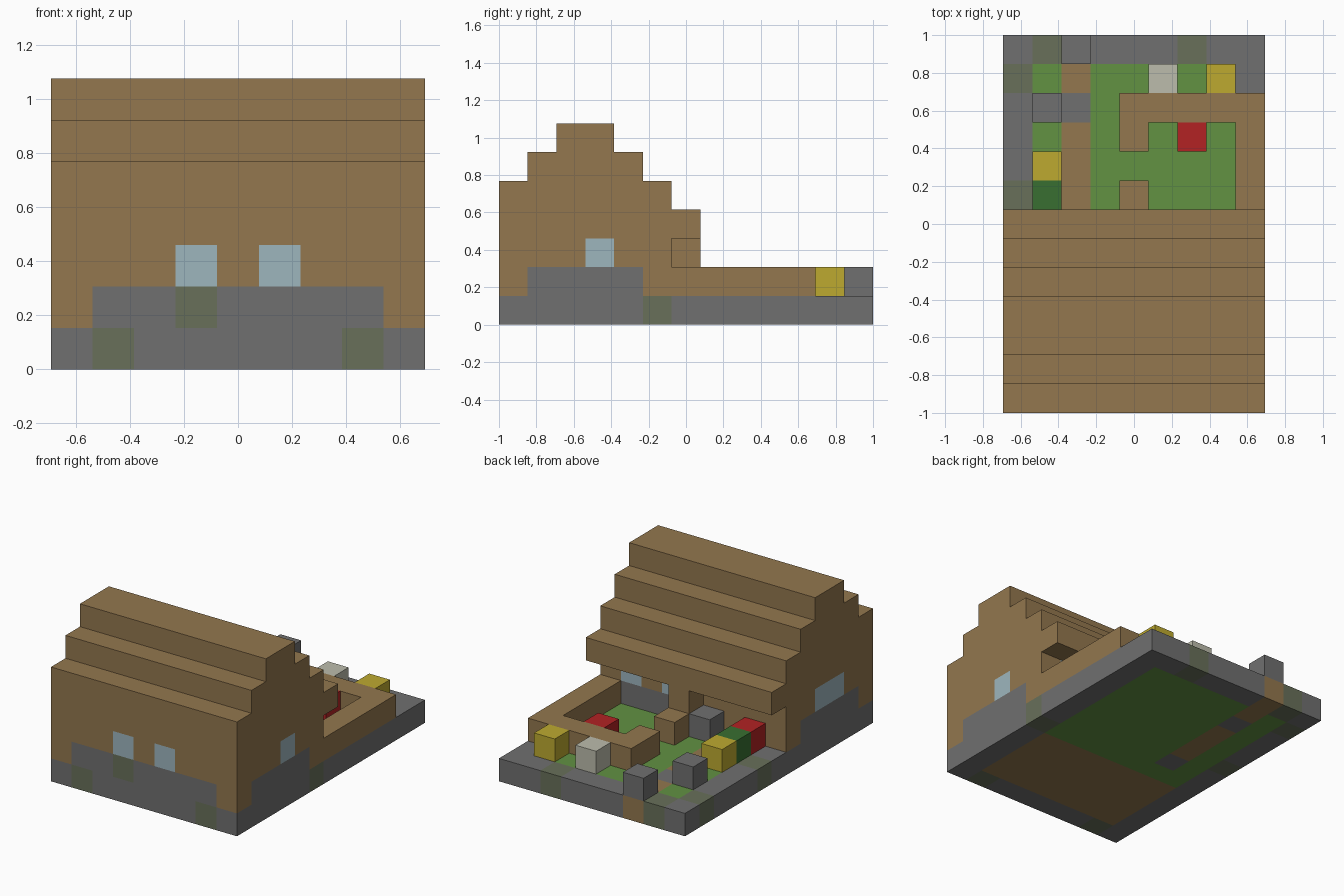
import bpy, bmesh
from mathutils import Vector

cube = bpy.data.objects.get("Cube")
if cube:
    bpy.data.objects.remove(cube, do_unlink=True)

NX, NY = 9, 13
U = 2 / NY  # block size

# sRGB display colours, converted to linear below
COLOURS = {
    "wood": (147, 119, 78), "stone": (112, 112, 112), "mossy_stone": (104, 112, 90),
    "grass": (98, 146, 66), "yellow": (189, 170, 48), "red": (178, 34, 36),
    "pale_grey": (188, 188, 172), "leaf_green": (56, 111, 49), "glass": (158, 182, 190),
}


def linear(v):
    v /= 255
    return v / 12.92 if v < 0.04 else ((v + 0.055) / 1.055) ** 2.4


materials = {}
for mat_name, rgb in COLOURS.items():
    m = bpy.data.materials.new(mat_name)
    m.use_nodes = True
    col = [linear(c) for c in rgb] + [1]
    m.diffuse_color = col
    bsdf = m.node_tree.nodes["Principled BSDF"]
    bsdf.inputs["Base Color"].default_value = col
    bsdf.inputs["Roughness"].default_value = 0.9
    materials[mat_name] = m

world = {}  # block position -> (part, colour)


def fill(part, colour, xs, ys, zs):
    """Fill an inclusive range of blocks; single numbers mean one layer."""
    spans = [range(s, s + 1) if isinstance(s, int) else range(s[0], s[1] + 1)
             for s in (xs, ys, zs)]
    for x in spans[0]:
        for y in spans[1]:
            for z in spans[2]:
                world[x, y, z] = (part, colour)


# Ground: stone rim, wooden house floor, lawn and path
fill("ground", "stone", (0, 8), (0, 12), 0)
fill("ground", "wood", (1, 7), (1, 4), 0)
fill("ground", "grass", (1, 7), (5, 11), 0)
fill("ground", "wood", 2, (7, 12), 0)
for y in (6, 10):
    fill("ground", "stone", 2, y, 0)
for x, y in ((1, 0), (7, 0), (8, 5), (0, 7), (0, 11), (1, 12), (6, 12)):
    fill("ground", "mossy_stone", x, y, 0)

# House walls: wooden corners, stone footing, door
fill("house_walls", "wood", (0, 8), (0, 5), (1, 2))
fill("house_walls", "stone", (1, 7), (0, 5), 1)
for x in (0, 8):
    fill("house_walls", "stone", x, (1, 4), 1)
fill("house_walls", "wood", 2, 5, 1)
fill("house_walls", "mossy_stone", 3, 0, 1)

# Windows
for x, y in ((3, 0), (5, 0), (8, 3), (0, 2), (0, 3), (5, 5), (7, 5)):
    fill("windows", "glass", x, y, 2)

# Stepped roof with overhang above the porch
for z, ys in ((3, (0, 6)), (4, (0, 5)), (5, (1, 4)), (6, (2, 3))):
    fill("roof", "wood", (0, 8), ys, z)
fill("porch_post", "wood", 4, 6, (1, 2))

# Pen fence with a gate gap
fill("fence", "wood", 8, (6, 10), 1)
fill("fence", "wood", (4, 8), 10, 1)
for y in (7, 9):
    fill("fence", "wood", 4, y, 1)

# Loose garden blocks
for part, colour, x, y in (
        ("path_end_block", "stone", 2, 12), ("path_side_block", "stone", 1, 10),
        ("porch_block", "stone", 3, 6), ("pen_block", "red", 6, 9),
        ("flower_red", "red", 1, 6), ("bush", "leaf_green", 1, 7),
        ("flower_yellow", "yellow", 1, 8), ("back_block_pale", "pale_grey", 5, 11),
        ("back_block_yellow", "yellow", 7, 11)):
    fill(part, colour, x, y, 1)


def build(part):
    """Skin the exposed sides of a part's blocks and merge flat areas."""
    bm = bmesh.new()
    used = []
    for cell, (owner, colour) in world.items():
        if owner != part:
            continue
        if colour not in used:
            used.append(colour)
        centre = Vector(cell) + Vector((0.5, 0.5, 0.5))
        for axis in range(3):
            for side in (-1, 1):
                n = Vector((0, 0, 0))
                n[axis] = side
                if tuple(int(c + d) for c, d in zip(cell, n)) in world:
                    continue
                a = Vector((0, 0, 0))
                a[(axis + 1) % 3] = 0.5
                b = n.cross(a)
                mid = centre + n / 2
                corners = (mid + a + b, mid - a + b, mid - a - b, mid + a - b)
                face = bm.faces.new([bm.verts.new(p) for p in corners])
                face.material_index = used.index(colour)
    bmesh.ops.remove_doubles(bm, verts=bm.verts, dist=0.001)
    bmesh.ops.dissolve_limit(bm, angle_limit=0.01, verts=bm.verts, edges=bm.edges,
                             delimit={'MATERIAL'})
    for v in bm.verts:
        v.co = (v.co - Vector((NX / 2, NY / 2, 0))) * U
    mesh = bpy.data.meshes.new(part)
    bm.to_mesh(mesh)
    bm.free()
    for c in used:
        mesh.materials.append(materials[c])
    bpy.context.collection.objects.link(bpy.data.objects.new(part, mesh))


for part in dict.fromkeys(owner for owner, _ in world.values()):
    build(part)
